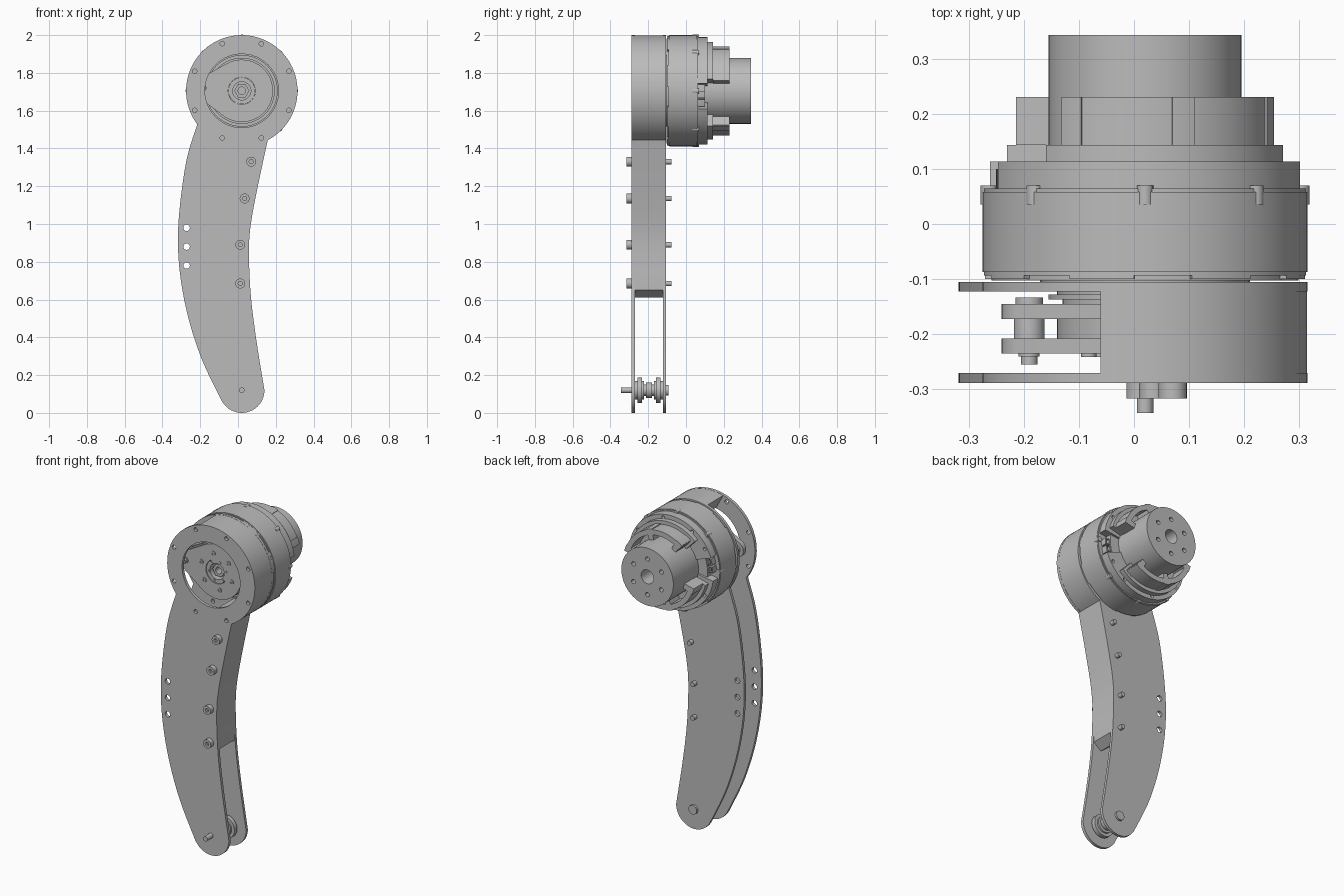
import bpy, bmesh
from math import sin, cos, pi, radians
from mathutils import Vector

cube = bpy.data.objects.get("Cube")
if cube:
    bpy.data.objects.remove(cube, do_unlink=True)

grey = bpy.data.materials.new("machined grey")
grey.use_nodes = True
grey.diffuse_color = (0.5, 0.5, 0.5, 1)
grey.node_tree.nodes["Principled BSDF"].inputs["Base Color"].default_value = (0.5, 0.5, 0.5, 1)

HEAD = (0.02, 1.705)
FOOT = (0.02, 0.12)
R = 0.295


def arc(c, r, a, b, n=32):
    return [(c[0] + r * cos(radians(a + (b - a) * i / n)),
             c[1] + r * sin(radians(a + (b - a) * i / n))) for i in range(n + 1)]


def circle(c, r, n=48):
    return arc(c, r, 0, 360, n)[:-1]


def sector(c, r0, r1, a, b):
    return arc(c, r1, a, b) + arc(c, r0, b, a)


def around(c, r, count, start=0):
    step = 360 / count
    return [arc(c, r, start + step * i, 0, 1)[0] for i in range(count)]


def spline(pts, n=6):
    """Smooth path through the points."""
    p = [Vector(q) for q in [pts[0]] + pts + [pts[-1]]]
    out = []
    for a, b, c, d in zip(p, p[1:], p[2:], p[3:]):
        for i in range(n):
            t = i / n
            v = 0.5 * (2 * b + (c - a) * t + (2 * a - 5 * b + 4 * c - d) * t ** 2
                       + (3 * b - a - 3 * c + d) * t ** 3)
            out.append((v.x, v.y))
    return out + [pts[-1]]


def prism(name, loops, y0, y1):
    """Solid between y0 and y1 from XZ outlines; nested outlines become holes."""
    cu = bpy.data.curves.new(name + " profile", "CURVE")
    cu.dimensions = "2D"
    cu.fill_mode = "BOTH"
    cu.extrude = (y1 - y0) / 2
    for loop in loops:
        s = cu.splines.new("POLY")
        s.points.add(len(loop) - 1)
        for p, (x, z) in zip(s.points, loop):
            p.co = (x, z, 0, 1)
        s.use_cyclic_u = True
    tmp = bpy.data.objects.new(name + " profile", cu)
    bpy.context.collection.objects.link(tmp)
    bpy.context.view_layer.update()
    dg = bpy.context.evaluated_depsgraph_get()
    me = bpy.data.meshes.new_from_object(tmp.evaluated_get(dg))
    bpy.data.objects.remove(tmp, do_unlink=True)
    bpy.data.curves.remove(cu)
    bm = bmesh.new()
    bm.from_mesh(me)
    for v in bm.verts:
        v.co = (v.co.x, (y0 + y1) / 2 - v.co.z, v.co.y)
    bmesh.ops.remove_doubles(bm, verts=bm.verts, dist=1e-5)
    bmesh.ops.recalc_face_normals(bm, faces=bm.faces)
    bm.to_mesh(me)
    bm.free()
    me.name = name
    me.materials.clear()
    me.materials.append(grey)
    ob = bpy.data.objects.new(name, me)
    bpy.context.collection.objects.link(ob)
    bpy.ops.object.select_all(action="DESELECT")
    ob.select_set(True)
    bpy.context.view_layer.objects.active = ob
    bpy.ops.object.shade_smooth_by_angle(angle=radians(30))
    return ob


def disc(name, c, r, y0, y1, n=48):
    return prism(name, [circle(c, r, n)], y0, y1)


def stack(name, c, steps):
    for i, (r, y0, y1) in enumerate(steps):
        disc(f"{name}_{i + 1}", c, r, y0, y1)


# Leg side plates
right_edge = spline([(0.156, 1.437), (0.105, 1.2), (0.068, 1.0), (0.058, 0.85),
                     (0.068, 0.62), (0.098, 0.38), (0.14, 0.12)])
left_edge = spline([(-0.085, 0.06), (-0.19, 0.28), (-0.262, 0.5), (-0.305, 0.72),
                    (-0.318, 0.92), (-0.305, 1.12), (-0.27, 1.35), (-0.215, 1.53)])
outline = (arc(HEAD, R, 216, -62, 64) + right_edge + arc(FOOT, 0.12, -4, -146, 20) + left_edge)
holes = [circle(HEAD, 0.195)]
holes += [circle(p, 0.012, 16) for p in around(HEAD, 0.27, 8, 22.5)]
holes += [circle((-0.272, z), 0.017, 20) for z in (0.78, 0.88, 0.98)]
prism("front_leg_plate", [outline] + holes, -0.288, -0.27)
prism("rear_leg_plate", [outline] + holes, -0.122, -0.105)

# Spacer: open housing wall running into the web between the plates
web = [p for p in right_edge if p[1] > 0.66]
inner = [(x - 0.1, z) for x, z in reversed(web)]
low_x = web[-1][0]
spacer = (arc(HEAD, R - 0.001, 106, -62, 48) + web + [(low_x, 0.65), (low_x - 0.05, 0.61), (low_x - 0.1, 0.65)]
          + inner + arc(HEAD, 0.2, -80, 100, 48))
prism("housing_spacer", [spacer], -0.27, -0.122)

# Spacer bolts with socket heads
for i, p in enumerate([(0.07, 1.33), (0.035, 1.135), (0.012, 0.89), (0.012, 0.685)]):
    prism(f"bolt_head_{i + 1}", [circle(p, 0.026, 24), circle(p, 0.012, 6)], -0.316, -0.288)
    disc(f"bolt_socket_{i + 1}", p, 0.013, -0.3, -0.288, 12)
    disc(f"bolt_end_{i + 1}", p, 0.014, -0.105, -0.078, 20)

# Foot axle and grooved roller
stack("foot_roller", FOOT, [(0.05, -0.27, -0.258), (0.068, -0.258, -0.232), (0.05, -0.232, -0.222),
                            (0.03, -0.222, -0.17), (0.05, -0.17, -0.16), (0.068, -0.16, -0.134),
                            (0.05, -0.134, -0.122), (0.042, -0.212, -0.18)])
disc("foot_axle", FOOT, 0.015, -0.343, -0.27, 24)
disc("foot_axle_head", FOOT, 0.028, -0.105, -0.092, 24)

# Crank arm with forked end
TIP = (-0.19, 1.72)
crank = arc(HEAD, 0.165, 233, 479, 48) + arc(TIP, 0.05, 119, 233, 16)
bolt_spots = around(HEAD, 0.108, 6, 41)
bore = circle(HEAD, 0.072)
pin_hole = circle(TIP, 0.02, 24)
prism("crank_front_prong", [crank, bore, pin_hole], -0.235, -0.208)
prism("crank_hub", [circle(HEAD, 0.16), bore], -0.208, -0.172)
prism("crank_rear_prong", [crank, bore, pin_hole], -0.172, -0.145)
stack("crank_pin", TIP, [(0.028, -0.208, -0.172), (0.019, -0.24, -0.14),
                         (0.025, -0.145, -0.133), (0.015, -0.255, -0.235)])
for i, p in enumerate(bolt_spots):
    prism(f"crank_bolt_{i + 1}", [circle(p, 0.014, 20), circle(p, 0.007, 6)], -0.241, -0.235)

# Motor output shaft
prism("output_ring", [circle(HEAD, 0.071), circle(HEAD, 0.048)], -0.23, -0.145)
prism("output_nut", [circle(HEAD, 0.04, 6), circle(HEAD, 0.02, 24)], -0.215, -0.145)
for i, p in enumerate(around(HEAD, 0.06, 6, 11)):
    disc(f"output_screw_{i + 1}", p, 0.008, -0.234, -0.23, 12)
stack("output_disc", HEAD, [(0.15, -0.145, -0.137), (0.175, -0.137, -0.128),
                            (0.16, -0.128, -0.122), (0.19, -0.122, -0.1)])

# Motor body with castellated front rim
stack("motor_body", HEAD, [(0.278, -0.102, -0.09), (R - 0.003, -0.093, -0.087),
                           (R, -0.087, 0.058), (R - 0.003, 0.058, 0.064)])
for i in range(8):
    prism(f"rim_tab_{i + 1}", [sector(HEAD, 0.27, 0.291, 45 * i + 4, 45 * i + 28)], -0.1, -0.09)
for i, p in enumerate(around(HEAD, 0.283, 8)):
    disc(f"body_screw_{i + 1}", p, 0.015, 0.035, 0.07, 20)

# Rear flange halves, cable connectors and clamp arms, repeated by half turn
disc("rear_cover", HEAD, 0.235, 0.064, 0.1)
for side, turn in (("upper", 0), ("lower", 180)):
    prism(side + "_flange", [sector(HEAD, 0.18, 0.284, turn + 8, turn + 160)]
          + [circle(p, 0.01, 16) for p in (arc(HEAD, 0.265, turn + a, 0, 1)[0] for a in (32, 78, 122, 148))],
          0.064, 0.113)
    prism(side + "_clamp_base", [sector(HEAD, 0.17, 0.258, turn + 14, turn + 134)], 0.113, 0.143)
    prism(side + "_clamp_rim", [sector(HEAD, 0.205, 0.236, turn + 15, turn + 130)], 0.143, 0.23)
    for i, a in enumerate((17, 72, 123)):
        prism(f"{side}_clamp_post_{i + 1}",
              [sector(HEAD, 0.17, 0.24, turn + a - 4, turn + a + 6)], 0.143, 0.23)
    for i, a in enumerate((-14, -4)):
        box = sector(HEAD, 0.238, 0.27, turn + a - 4, turn + a + 4)
        slot = sector(HEAD, 0.246, 0.262, turn + a - 3, turn + a + 3)
        prism(f"{side}_connector_{i + 1}", [box, slot], 0.06, 0.1)

# Rear drum with bolt circle
drum_holes = [circle(HEAD, 0.042, 32)] + [circle(p, 0.013, 16) for p in around(HEAD, 0.108, 6, 30)]
prism("rear_drum", [circle(HEAD, 0.175, 64)] + drum_holes, 0.1, 0.343)
